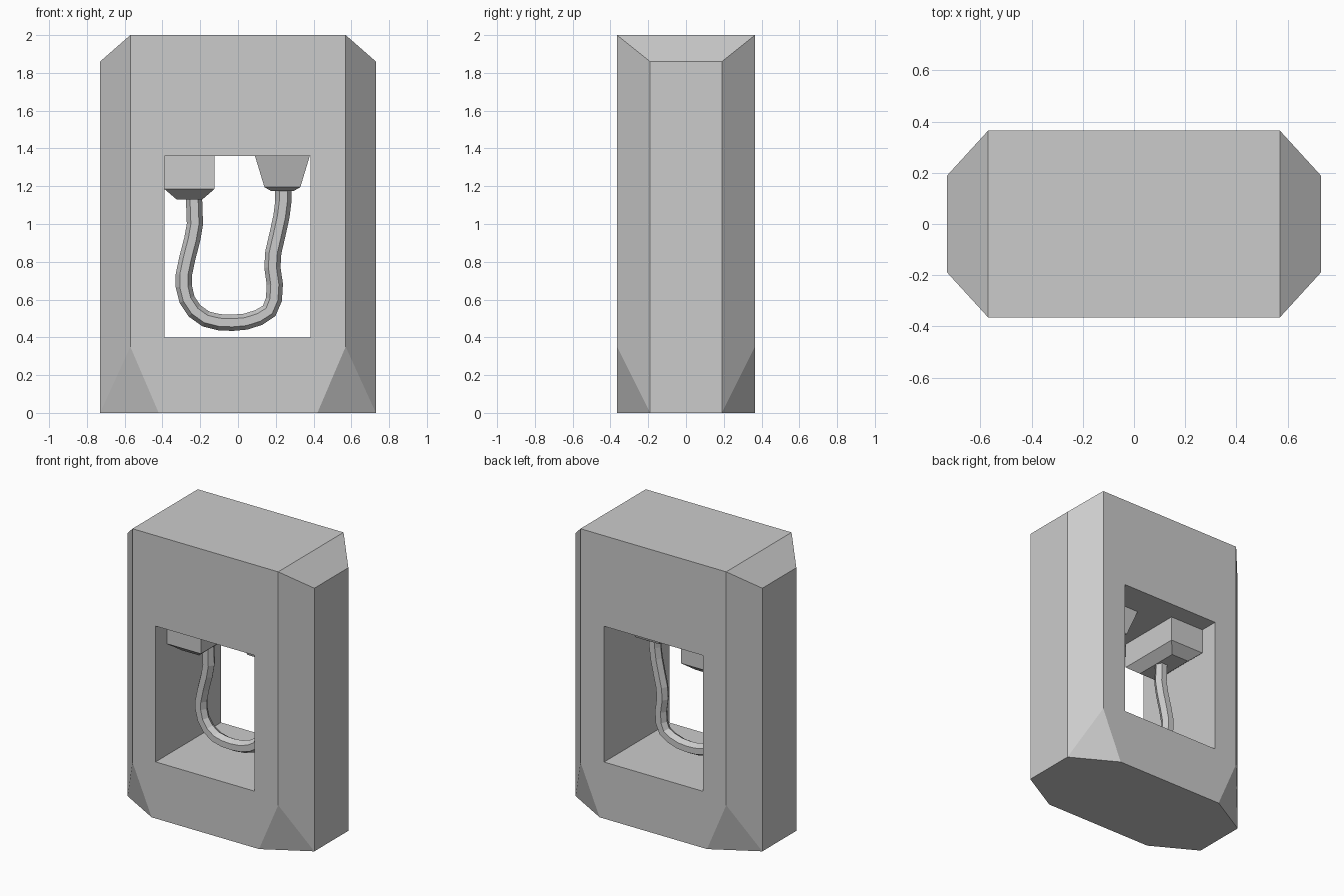
import bpy, bmesh, math
from mathutils import Vector

if "Cube" in bpy.data.objects:
    bpy.data.objects.remove(bpy.data.objects["Cube"])


def add_mesh(name, bm):
    bmesh.ops.recalc_face_normals(bm, faces=bm.faces)
    mesh = bpy.data.meshes.new(name)
    bm.to_mesh(mesh)
    bm.free()
    ob = bpy.data.objects.new(name, mesh)
    bpy.context.scene.collection.objects.link(ob)
    return ob


def loft(name, rings):
    """Skin equal-length closed rings and cap both ends."""
    bm = bmesh.new()
    loops = [[bm.verts.new(p) for p in r] for r in rings]
    n = len(loops[0])
    for a, b in zip(loops, loops[1:]):
        for i in range(n):
            j = (i + 1) % n
            bm.faces.new((a[i], a[j], b[j], b[i]))
    bm.faces.new(loops[0])
    bm.faces.new(loops[-1])
    return add_mesh(name, bm)


def rect(cx, hx, hy, z):
    return [(cx + sx * hx, sy * hy, z)
            for sx, sy in ((-1, -1), (1, -1), (1, 1), (-1, 1))]


# Body: faceted block, one quadrant of corners mirrored in x and y
bm = bmesh.new()
corners = [(.57, .365, 2), (.73, .19, 1.86), (.73, .19, 0),
           (.57, .365, .35), (.42, .365, 0)]
for x, y, z in corners:
    for sx in (-1, 1):
        for sy in (-1, 1):
            bm.verts.new((sx * x, sy * y, z))
bmesh.ops.convex_hull(bm, input=bm.verts)
bmesh.ops.dissolve_limit(bm, angle_limit=math.radians(1),
                         verts=bm.verts, edges=bm.edges)
body = add_mesh("body", bm)

# Rectangular window through the body
cutter = loft("window_cutter", [rect(-.002, .387, .6, z) for z in (.4, 1.36)])
cutter.hide_render = True
mod = body.modifiers.new("window", 'BOOLEAN')
mod.operation, mod.solver, mod.object = 'DIFFERENCE', 'EXACT', cutter
bpy.context.view_layer.objects.active = body
bpy.ops.object.modifier_apply(modifier=mod.name)
bpy.data.objects.remove(cutter)

# Mounts hanging from the window ceiling
loft("left_mount", [rect(-.257, .132, .235, 1.36), rect(-.257, .132, .235, 1.185),
                    rect(-.257, .068, .165, 1.13)])
loft("right_mount", [rect(.235, .145, .145, 1.36), rect(.235, .095, .095, 1.195),
                     rect(.235, .06, .06, 1.175)])

# Hanging cable: hexagonal section along a path in the xz plane
path = [(-.233, 1.14), (-.228, 1.0), (-.242, .92), (-.268, .82), (-.287, .73),
        (-.287, .67), (-.27, .6), (-.23, .54), (-.17, .497), (-.1, .48),
        (-.03, .477), (.04, .483), (.11, .505), (.165, .54), (.19, .6),
        (.195, .68), (.182, .77), (.187, .85), (.208, .94), (.23, 1.04),
        (.24, 1.12), (.24, 1.185)]
pts = [Vector((x, 0, z)) for x, z in path]
rings = []
for i, p in enumerate(pts):
    t = (pts[min(i + 1, len(pts) - 1)] - pts[max(i - 1, 0)]).normalized()
    side = Vector((t.z, 0, -t.x))
    rings.append([p + .043 * (side * math.cos(a) + Vector((0, 1, 0)) * math.sin(a))
                  for a in (k * math.pi / 3 for k in range(6))])
loft("cable", rings)
